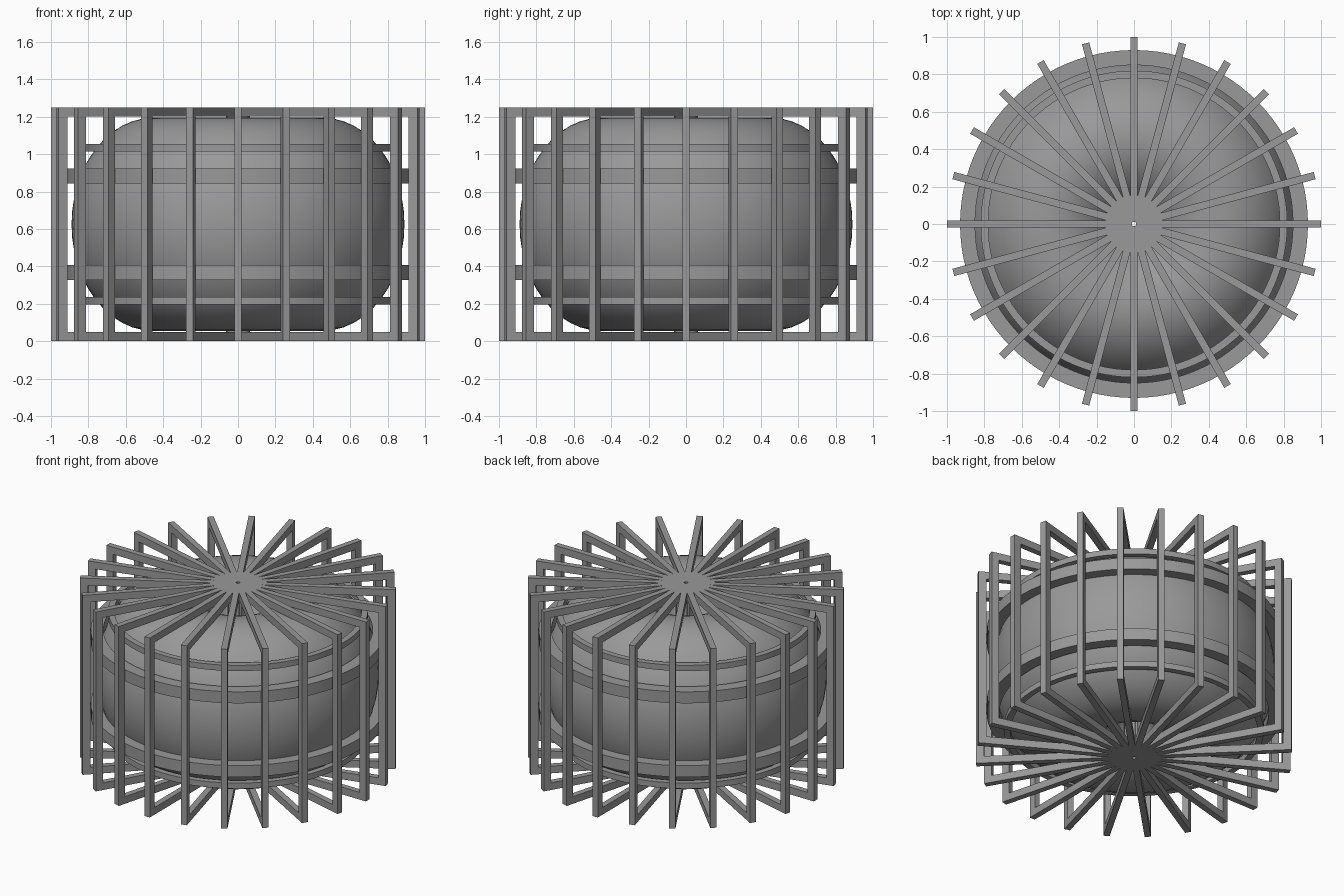
import bpy, bmesh
from math import cos, sin, pi, radians

if "Cube" in bpy.data.objects:
    bpy.data.objects.remove(bpy.data.objects["Cube"])

MID = 0.625  # mid-plane height

# Dark grey metal
metal = bpy.data.materials.new("dark_metal")
metal.diffuse_color = (0.32, 0.32, 0.32, 1)
metal.use_nodes = True
metal.node_tree.nodes["Principled BSDF"].inputs["Base Color"].default_value = metal.diffuse_color


def make_object(name, bm):
    bmesh.ops.recalc_face_normals(bm, faces=bm.faces)
    mesh = bpy.data.meshes.new(name)
    bm.to_mesh(mesh)
    bm.free()
    mesh.materials.append(metal)
    obj = bpy.data.objects.new(name, mesh)
    bpy.context.collection.objects.link(obj)
    return obj


def revolve(name, profile, steps, angle):
    """Sweep a closed (radius, z) profile around the z axis."""
    bm = bmesh.new()
    rings = []
    for i in range(steps):
        a = 2 * pi * i / steps
        rings.append([bm.verts.new((r * cos(a), r * sin(a), z)) for r, z in profile])
    n = len(profile)
    for i in range(steps):
        p, q = rings[i], rings[(i + 1) % steps]
        for j in range(n):
            k = (j + 1) % n
            bm.faces.new((p[j], q[j], q[k], p[k]))
    obj = make_object(name, bm)
    bpy.ops.object.select_all(action='DESELECT')
    obj.select_set(True)
    bpy.context.view_layer.objects.active = obj
    bpy.ops.object.shade_smooth_by_angle(angle=radians(angle))
    return obj


# Ring-shaped vessel with a tall oval cross-section, nearly closed at the axis
oval = [(0.452 + 0.438 * cos(2 * pi * i / 48), MID + 0.57 * sin(2 * pi * i / 48))
        for i in range(48)]
revolve("torus_vessel", oval, 96, 40)

# Horizontal hoops, mirrored above and below the mid-plane
for label, side in (("upper", 1), ("lower", -1)):
    for size, r0, r1, offset in (("large", 0.85, 0.93, 0.257), ("small", 0.78, 0.82, 0.41)):
        z, h = MID + side * offset, (r1 - r0) / 2
        section = [(r0, z - h), (r1, z - h), (r1, z + h), (r0, z + h)]
        revolve(f"{label}_{size}_hoop", section, 96, 30)


# Rectangular frame coil, one mesh shared by 24 radial copies
def frame_coil(name, x0, x1, height, bar, width):
    bm = bmesh.new()
    outer = [(x0, 0), (x1, 0), (x1, height), (x0, height)]
    inner = [(x0 + bar, bar), (x1 - bar, bar), (x1 - bar, height - bar), (x0 + bar, height - bar)]
    faces = []
    vo = [bm.verts.new((x, -width / 2, z)) for x, z in outer]
    vi = [bm.verts.new((x, -width / 2, z)) for x, z in inner]
    for i in range(4):
        j = (i + 1) % 4
        faces.append(bm.faces.new((vo[i], vo[j], vi[j], vi[i])))
    ext = bmesh.ops.extrude_face_region(bm, geom=faces, use_keep_orig=True)
    verts = [v for v in ext["geom"] if isinstance(v, bmesh.types.BMVert)]
    bmesh.ops.translate(bm, verts=verts, vec=(0, width, 0))
    return make_object(name, bm)


first = frame_coil("frame_coil_01", 0.012, 1.0, 1.25, 0.05, 0.04)
for i in range(1, 24):
    coil = bpy.data.objects.new(f"frame_coil_{i + 1:02d}", first.data)
    coil.rotation_euler.z = radians(15 * i)
    bpy.context.collection.objects.link(coil)
